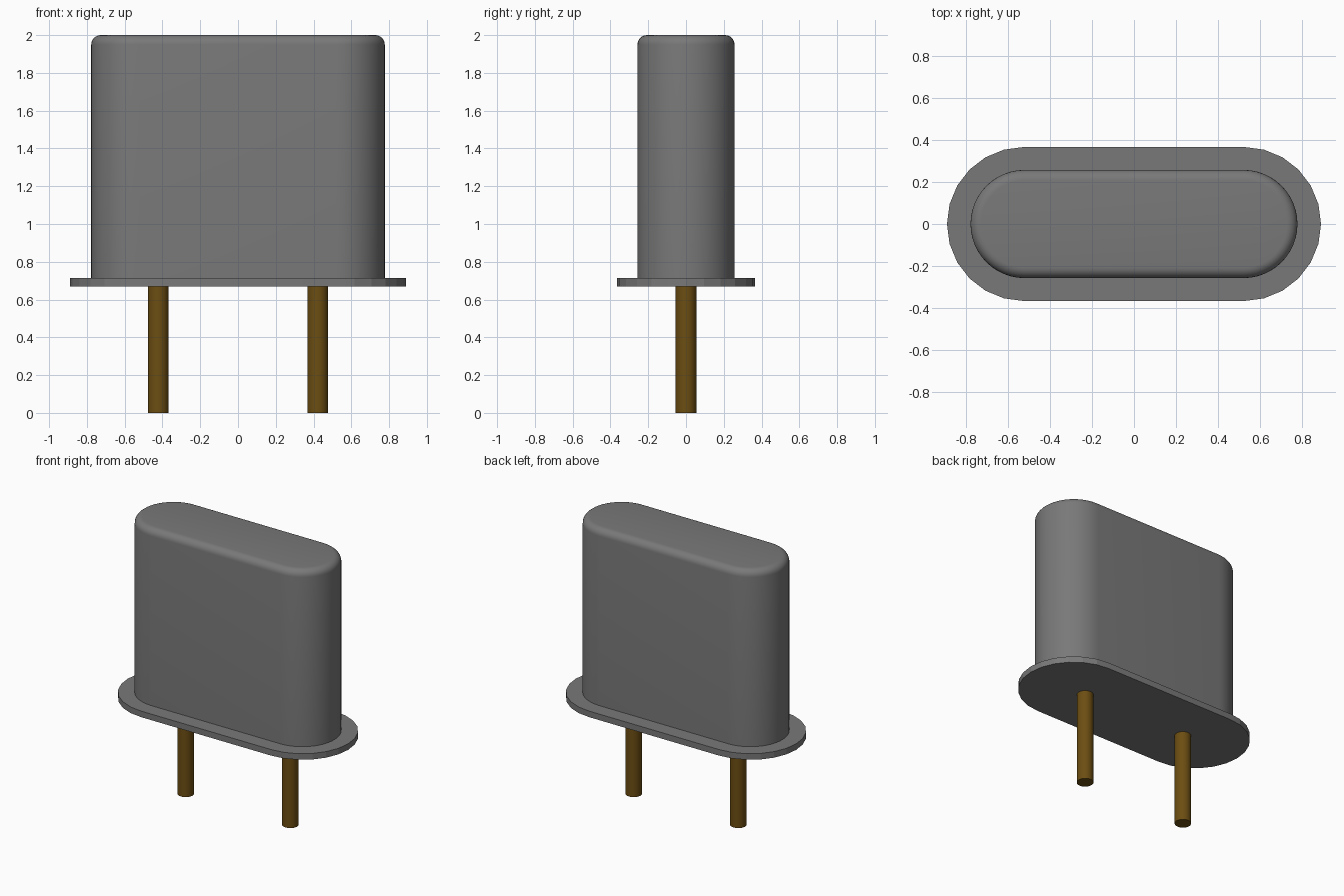
import bpy, bmesh, math

cube = bpy.data.objects.get("Cube")
if cube:
    bpy.data.objects.remove(cube, do_unlink=True)


def material(name, rgb):
    m = bpy.data.materials.new(name)
    m.use_nodes = True
    m.diffuse_color = (*rgb, 1)
    bsdf = next(n for n in m.node_tree.nodes if n.type == 'BSDF_PRINCIPLED')
    bsdf.inputs["Base Color"].default_value = (*rgb, 1)
    return m


grey = material("grey metal", (0.19, 0.19, 0.19))
brass = material("dark brass", (0.15, 0.075, 0.006))


def stadium(half_straight, radius, segments):
    """Outline of a slot: two half circles joined by straight sides."""
    points = []
    for side, start in ((1, -math.pi / 2), (-1, math.pi / 2)):
        for i in range(segments + 1):
            a = start + math.pi * i / segments
            points.append((side * half_straight + radius * math.cos(a), radius * math.sin(a)))
    return points


def loft(name, rings, mat, angle):
    """Skin a stack of (outline, z) rings and cap both ends."""
    bm = bmesh.new()
    loops = [[bm.verts.new((x, y, z)) for x, y in outline] for outline, z in rings]
    n = len(loops[0])
    for low, high in zip(loops, loops[1:]):
        for i in range(n):
            j = (i + 1) % n
            bm.faces.new((low[i], low[j], high[j], high[i]))
    bm.faces.new(loops[0][::-1])
    bm.faces.new(loops[-1])
    mesh = bpy.data.meshes.new(name)
    bm.to_mesh(mesh)
    bm.free()
    mesh.materials.append(mat)
    obj = bpy.data.objects.new(name, mesh)
    bpy.context.collection.objects.link(obj)
    bpy.ops.object.select_all(action='DESELECT')
    obj.select_set(True)
    bpy.context.view_layer.objects.active = obj
    bpy.ops.object.shade_smooth_by_angle(angle=math.radians(angle))
    return obj


# Can with a rounded top rim
R, RIM, TOP = 0.257, 0.05, 2.0
rings = [(stadium(0.52, R, 24), 0.71)]
for k in range(7):
    a = math.pi / 2 * k / 6
    rings.append((stadium(0.52, R - RIM * (1 - math.cos(a)), 24), TOP - RIM * (1 - math.sin(a))))
loft("can", rings, grey, 30)

# Flat base flange
slot = stadium(0.523, 0.366, 12)
loft("base_flange", [(slot, 0.67), (slot, 0.714)], grey, 10)

# Two round pins
circle = [(0.055 * math.cos(math.tau * i / 24), 0.055 * math.sin(math.tau * i / 24)) for i in range(24)]
for name, x in (("left_pin", 0.422), ("right_pin", -0.422)):
    pin = loft(name, [(circle, 0), (circle, 0.68)], brass, 30)
    pin.location.x = x
